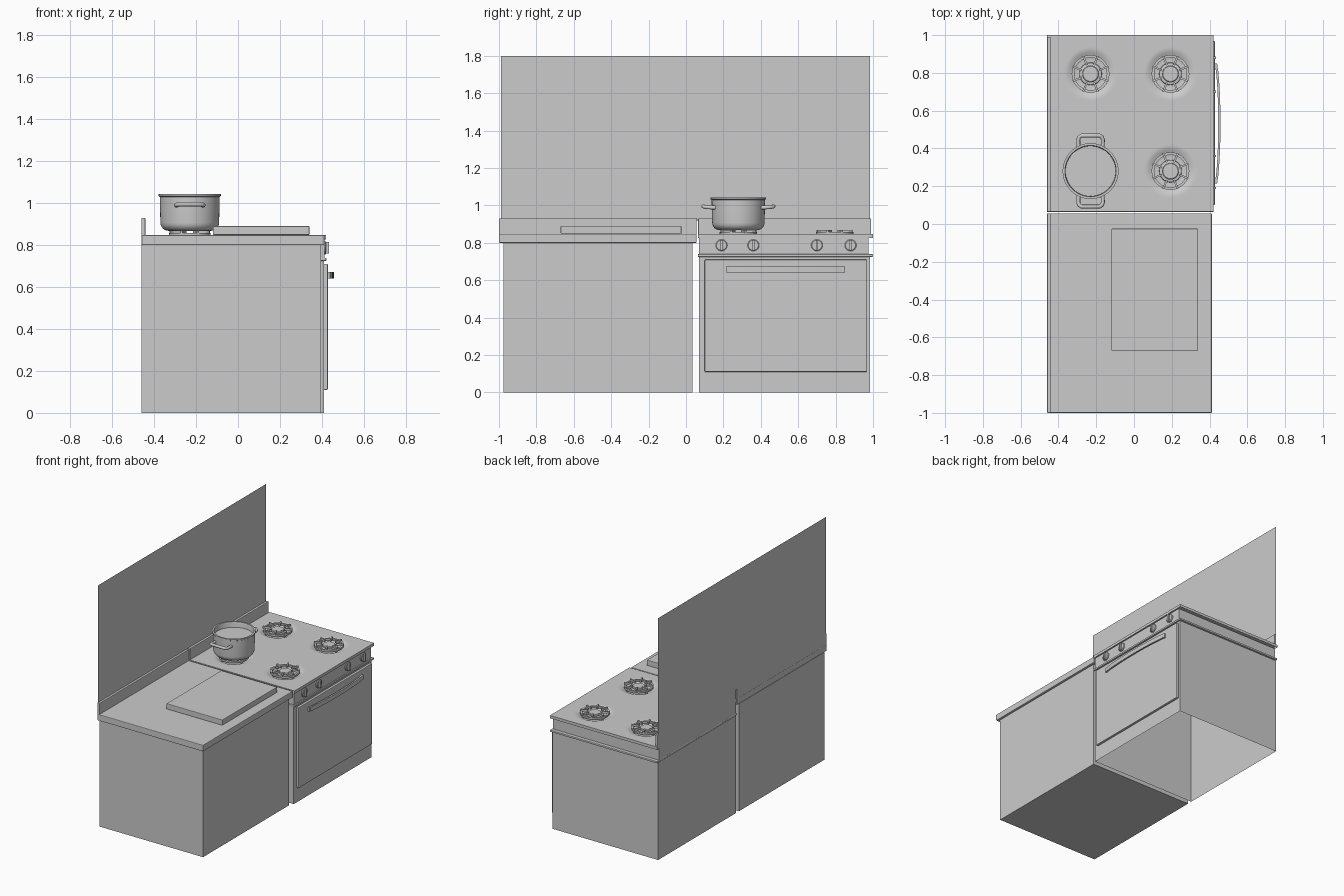
import bpy, bmesh, math
from mathutils import Matrix, Vector

if "Cube" in bpy.data.objects:
    bpy.data.objects.remove(bpy.data.objects["Cube"])


def finish(bm, name, smooth=None):
    bmesh.ops.recalc_face_normals(bm, faces=bm.faces)
    me = bpy.data.meshes.new(name)
    bm.to_mesh(me)
    bm.free()
    ob = bpy.data.objects.new(name, me)
    bpy.context.collection.objects.link(ob)
    if smooth:
        shade(ob, smooth)
    return ob


def shade(ob, deg):
    bpy.ops.object.select_all(action='DESELECT')
    ob.select_set(True)
    bpy.context.view_layer.objects.active = ob
    bpy.ops.object.shade_smooth_by_angle(angle=math.radians(deg))


def add_box(bm, lo, hi, rot=None):
    lo, hi = Vector(lo), Vector(hi)
    m = Matrix.Translation((lo + hi) / 2) @ Matrix.Diagonal((*(hi - lo), 1))
    return bmesh.ops.create_cube(bm, size=1, matrix=(rot @ m) if rot else m)['verts']


def box(name, lo, hi, bevel=0, open_bottom=False):
    bm = bmesh.new()
    add_box(bm, lo, hi)
    if open_bottom:
        bm.normal_update()
        bmesh.ops.delete(bm, geom=[f for f in bm.faces if f.normal.z < -0.9], context='FACES')
    ob = finish(bm, name)
    if bevel:
        b = ob.modifiers.new("bevel", 'BEVEL')
        b.width, b.segments = bevel, 2
    return ob


def lathe(bm, profile, steps, mat=Matrix()):
    # spin an (r, z) profile about z, then place it
    vs = [bm.verts.new((r, 0, z)) for r, z in profile]
    es = [bm.edges.new(p) for p in zip(vs, vs[1:])]
    old = set(bm.verts) - set(vs)
    bmesh.ops.spin(bm, geom=vs + es, cent=(0, 0, 0), axis=(0, 0, 1),
                   angle=math.tau, steps=steps, use_merge=False)
    new = [v for v in bm.verts if v not in old]
    bmesh.ops.remove_doubles(bm, verts=new, dist=1e-5)
    new = [v for v in bm.verts if v not in old]
    bmesh.ops.transform(bm, matrix=mat, verts=new)


# wall behind, a single sheet
bm = bmesh.new()
bm.faces.new([bm.verts.new((-0.46, y, z)) for y, z in
              ((-0.99, 0.92), (0.985, 0.92), (0.985, 1.8), (-0.99, 1.8))])
finish(bm, "wall")

# counter cabinet
box("cabinet", (-0.46, -0.975, 0), (0.395, 0.035, 0.80))
box("countertop", (-0.46, -1.0, 0.80), (0.412, 0.056, 0.847), 0.004)
box("counter_backsplash", (-0.46, -1.0, 0.845), (-0.442, 0.056, 0.93), 0.003)
box("cutting_board", (-0.12, -0.67, 0.849), (0.34, -0.025, 0.89), 0.003)

# stove body, open underneath
box("stove_body", (-0.46, 0.07, 0), (0.41, 0.985, 0.725), open_bottom=True)
box("stove_trim", (-0.46, 0.063, 0.725), (0.421, 1.0, 0.739), 0.003)
box("stove_backsplash", (-0.46, 0.065, 0.84), (-0.442, 0.99, 0.93), 0.003)
box("control_panel", (-0.46, 0.07, 0.739), (0.412, 0.975, 0.826))
box("oven_door", (0.408, 0.10, 0.11), (0.428, 0.968, 0.71), 0.004)

# stove top with a soft dish around each burner
burners = [(x, y) for x in (-0.23, 0.193) for y in (0.28, 0.795)]
TOP = 0.847
bm = bmesh.new()
bmesh.ops.create_grid(bm, x_segments=88, y_segments=94, size=0.5)
for v in bm.verts:
    v.co.x = -0.02 + v.co.x * 0.88
    v.co.y = 0.5325 + v.co.y * 0.935
    d = min(math.hypot(v.co.x - x, v.co.y - y) for x, y in burners)
    t = min(max((d - 0.075) / 0.06, 0), 1)
    v.co.z = TOP - 0.018 * (1 - t * t * (3 - 2 * t))
rim = [e for e in bm.edges if e.is_boundary]
ext = bmesh.ops.extrude_edge_only(bm, edges=rim)['geom']
for v in ext:
    if isinstance(v, bmesh.types.BMVert):
        v.co.z = 0.826
finish(bm, "stove_top", 40)

# burners with grates
for i, (x, y) in enumerate(burners):
    at = Matrix.Translation((x, y, 0))
    bm = bmesh.new()
    lathe(bm, [(0.0, 0.856), (0.04, 0.856), (0.045, 0.852), (0.045, 0.843), (0.058, 0.841),
               (0.06, 0.828)], 32, at)
    finish(bm, f"burner_{i + 1}", 35)
    bm = bmesh.new()
    lathe(bm, [(0.086, 0.844), (0.1, 0.844), (0.1, 0.857), (0.086, 0.857), (0.086, 0.844)], 32, at)
    for k in range(8):
        r = at @ Matrix.Rotation(math.tau * (k + 0.5) / 8, 4, 'Z')
        add_box(bm, (0.05, -0.005, 0.853), (0.102, 0.005, 0.868), r)
        if k % 2:
            add_box(bm, (0.088, -0.005, 0.827), (0.1, 0.005, 0.853), r)
    finish(bm, f"grate_{i + 1}", 35)

# control knobs with a grip bar
for i, y in enumerate((0.19, 0.36, 0.70, 0.88)):
    m = Matrix.Translation((0.41, y, 0.787)) @ Matrix.Rotation(math.pi / 2, 4, 'Y')
    bm = bmesh.new()
    lathe(bm, [(0.031, 0), (0.031, 0.007), (0.027, 0.01), (0, 0.01)], 32, m)
    add_box(bm, (-0.027, -0.006, 0.008), (0.027, 0.006, 0.023), m)
    finish(bm, f"knob_{i + 1}", 35)

# bowed oven handle
bm = bmesh.new()
mid, half = 0.532, 0.318
bow = [(0.439 + 0.019 * (1 - (t / 8) ** 2) ** 0.7, mid + half * t / 8) for t in range(-8, 9)]
inner = [(x - 0.012, y) for x, y in reversed(bow)]
posts = [(0.426, mid + half), *inner[1:-1], (0.426, mid - half)]
f = bm.faces.new([bm.verts.new((x, y, 0.641)) for x, y in bow + posts])
up = bmesh.ops.extrude_face_region(bm, geom=[f])['geom']
bmesh.ops.translate(bm, vec=(0, 0, 0.031), verts=[v for v in up if isinstance(v, bmesh.types.BMVert)])
finish(bm, "oven_handle", 35)
for i, s in enumerate((-1, 1)):
    y = mid + s * 0.3
    box(f"oven_handle_post_{i + 1}", (0.42, y - 0.012, 0.645), (0.442, y + 0.012, 0.668))

# pot: rounded shell, contents surface
pot = Matrix.Translation((-0.23, 0.28, 0))
corner = [(0.102 + 0.038 * math.sin(a), 0.908 - 0.04 * math.cos(a))
          for a in (math.pi / 2 * k / 6 for k in range(7))]
bm = bmesh.new()
lathe(bm, [(0, 0.868)] + corner + [(0.143, 1.03), (0.148, 1.033), (0.148, 1.043), (0.136, 1.043),
                                   (0.133, 1.033), (0.131, 0.91), (0.1, 0.878), (0, 0.878)], 48, pot)
finish(bm, "pot", 40)
bm = bmesh.new()
bmesh.ops.create_circle(bm, cap_ends=True, segments=48, radius=0.133,
                        matrix=pot @ Matrix.Translation((0, 0, 1.003)))
finish(bm, "pot_contents")

# two loop handles on the pot
for i, s in enumerate((-1, 1)):
    cu = bpy.data.curves.new("pot_handle", 'CURVE')
    cu.dimensions = '3D'
    cu.bevel_depth, cu.bevel_resolution = 0.0105, 3
    half_path = [(0.064, 0.122, 0.988), (0.065, 0.165, 0.99), (0.061, 0.18, 0.992), (0.048, 0.188, 0.995)]
    path = half_path + [(-x, y, z) for x, y, z in reversed(half_path)]
    sp = cu.splines.new('POLY')
    sp.points.add(len(path) - 1)
    for p, (x, y, z) in zip(sp.points, path):
        p.co = (-0.23 + x, 0.28 + s * y, z, 1)
    ob = bpy.data.objects.new(f"pot_handle_{i + 1}", cu)
    bpy.context.collection.objects.link(ob)
    bpy.ops.object.select_all(action='DESELECT')
    ob.select_set(True)
    bpy.context.view_layer.objects.active = ob
    bpy.ops.object.convert(target='MESH')
    shade(bpy.context.object, 45)
